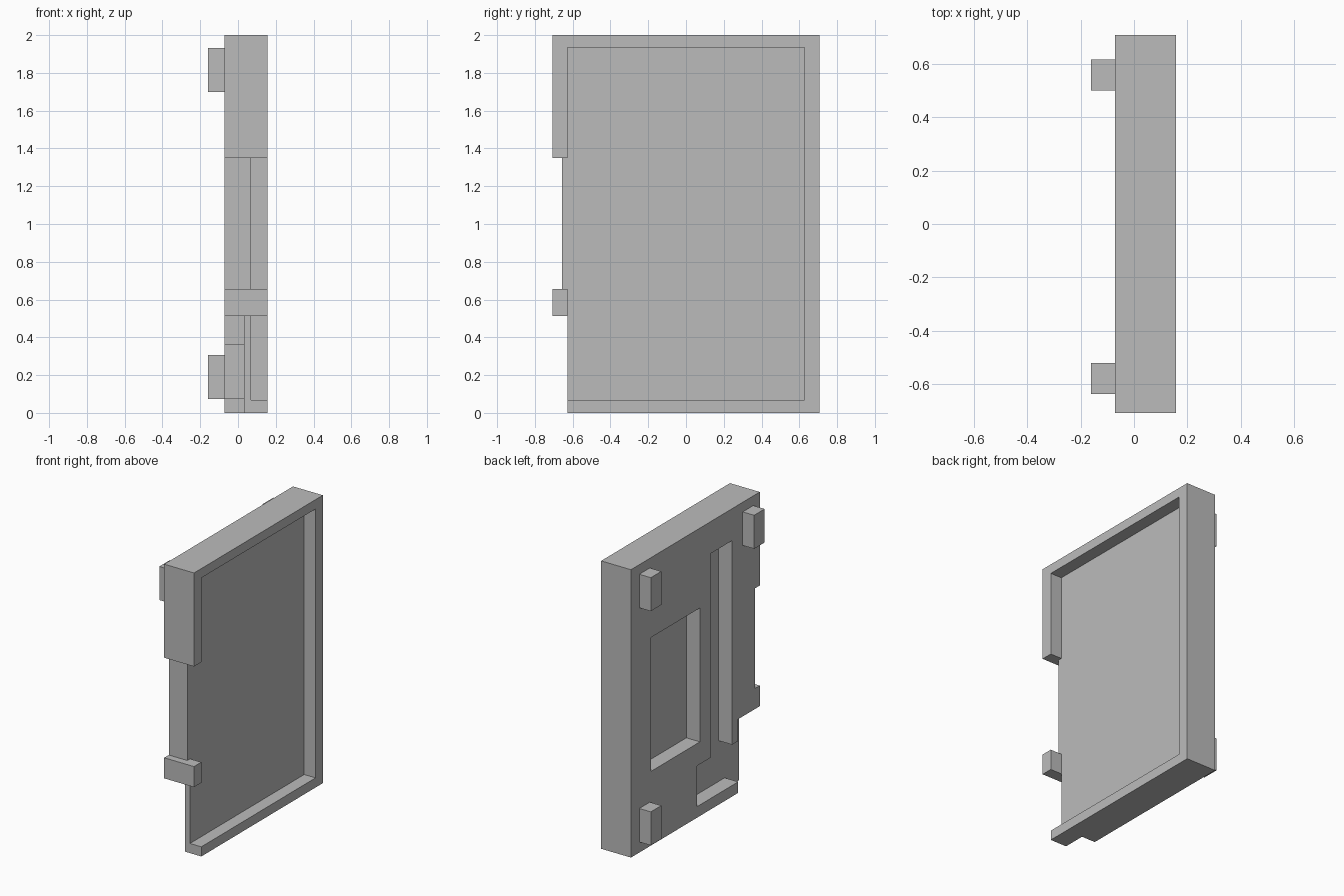
import bpy

old = bpy.data.objects.get("Cube")
if old:
    bpy.data.objects.remove(old, do_unlink=True)

grey = bpy.data.materials.new("plain_grey")
grey.use_nodes = True
grey.diffuse_color = (0.5, 0.5, 0.5, 1)
bsdf = next(n for n in grey.node_tree.nodes if n.type == 'BSDF_PRINCIPLED')
bsdf.inputs["Base Color"].default_value = grey.diffuse_color


def box(name, x, y, z):
    """Box spanning the given (min, max) range on each axis."""
    bpy.ops.mesh.primitive_cube_add(size=1)
    ob = bpy.context.object
    ob.name = name
    for v in ob.data.vertices:
        v.co = [r[1] if c > 0 else r[0] for c, r in zip(v.co, (x, y, z))]
    ob.data.materials.append(grey)
    return ob


def cut(target, x, y, z):
    """Subtract a box from the target and discard the cutter."""
    cutter = box("cutter", x, y, z)
    cutter.hide_render = True
    mod = target.modifiers.new("cut", 'BOOLEAN')
    mod.operation, mod.solver, mod.object = 'DIFFERENCE', 'EXACT', cutter
    bpy.context.view_layer.objects.active = target
    bpy.ops.object.modifier_apply(modifier=mod.name)
    bpy.data.objects.remove(cutter, do_unlink=True)


BACK, FLOOR, PLATE, RIM = -0.072, 0.032, 0.07, 0.157
OUT = 1.0                       # overshoot beyond the body

# Tray body with its shallow open side
body = box("tray_body", (BACK, RIM), (-0.707, 0.707), (0, 2))
cut(body, (PLATE, OUT), (-0.627, 0.627), (0.067, 1.935))

# Gaps in the front wall, leaving a small lip between them
cut(body, (-OUT, OUT), (-OUT, -0.657), (0.655, 1.35))
cut(body, (PLATE, OUT), (-OUT, -0.5), (0.655, 1.35))
cut(body, (-OUT, OUT), (-OUT, -0.627), (-OUT, 0.512))
cut(body, (PLATE, OUT), (-OUT, -0.5), (0.067, 0.512))

# Recesses in the back: window, long slot, lower pocket, corner notch
cut(body, (-OUT, FLOOR), (-0.05, 0.487), (0.515, 1.445))
cut(body, (-OUT, FLOOR), (-0.404, -0.174), (0.2, 1.778))
cut(body, (-OUT, FLOOR), (-0.55, -0.02), (0.077, 0.36))
cut(body, (-OUT, FLOOR), (-OUT, -0.47), (-OUT, 0.512))

# Mounting pegs on the back
for name, y, z in (("upper_rear_peg", 0.5, 1.7), ("upper_front_peg", -0.635, 1.7),
                   ("lower_rear_peg", 0.5, 0.073)):
    box(name, (-0.16, BACK), (y, y + 0.115), (z, z + 0.233))
